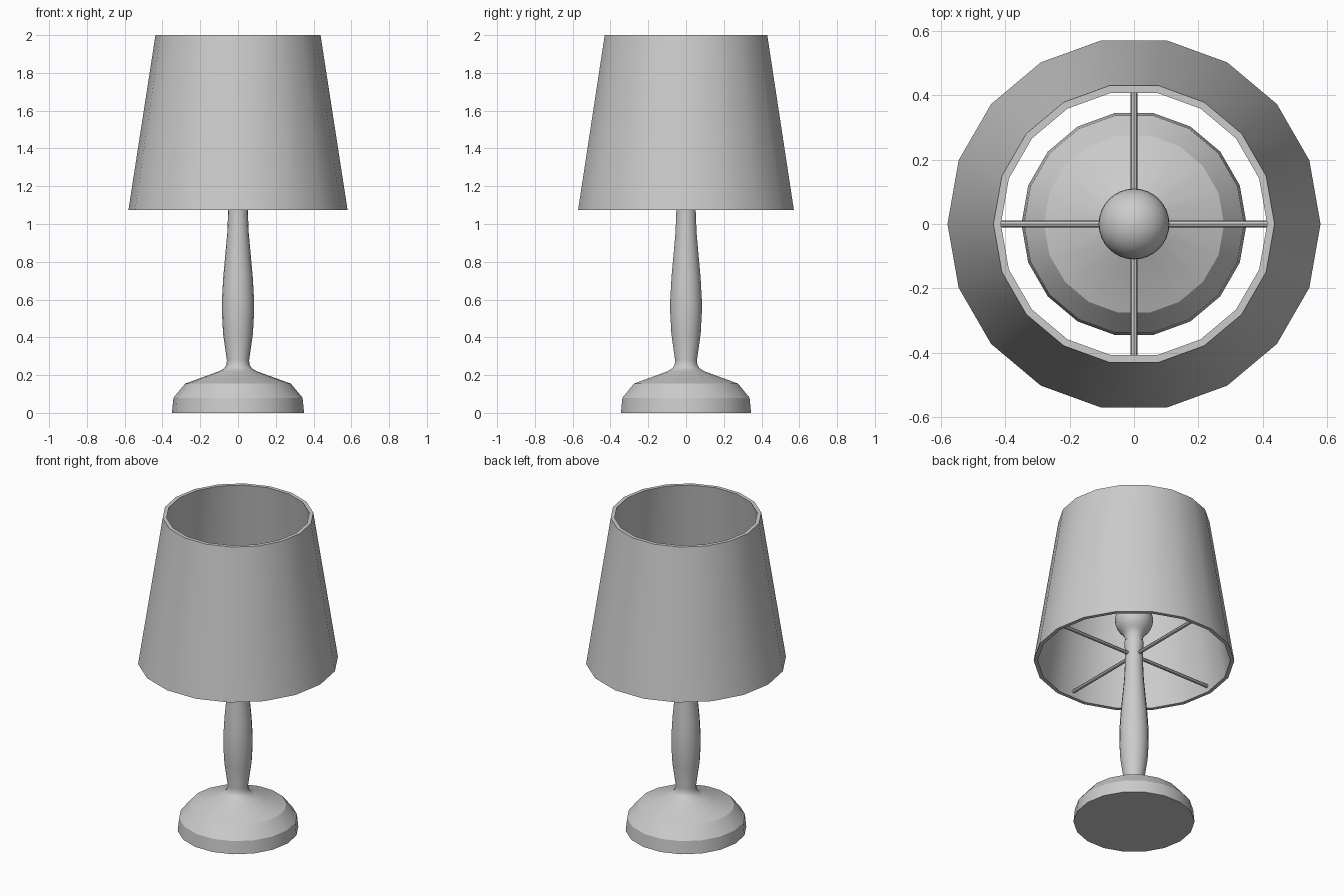
import bpy, bmesh
from math import cos, sin, pi
from mathutils import Matrix

if "Cube" in bpy.data.objects:
    bpy.data.objects.remove(bpy.data.objects["Cube"])


def finish(name, bm):
    bmesh.ops.remove_doubles(bm, verts=bm.verts[:], dist=1e-5)
    bmesh.ops.recalc_face_normals(bm, faces=bm.faces[:])
    mesh = bpy.data.meshes.new(name)
    bm.to_mesh(mesh)
    bm.free()
    obj = bpy.data.objects.new(name, mesh)
    bpy.context.collection.objects.link(obj)
    bpy.ops.object.select_all(action='DESELECT')
    obj.select_set(True)
    bpy.context.view_layer.objects.active = obj
    bpy.ops.object.shade_smooth_by_angle(angle=pi / 6)
    return obj


def lathe(name, profile, sides, closed=False):
    """Revolve (radius, z) points; open profiles get flat end caps."""
    bm = bmesh.new()
    rings = [[bm.verts.new((r * cos(2 * pi * i / sides), r * sin(2 * pi * i / sides), z))
              for i in range(sides)] for r, z in profile]
    pairs = list(zip(rings, rings[1:]))
    if closed:
        pairs.append((rings[-1], rings[0]))
    for a, b in pairs:
        for i in range(sides):
            j = (i + 1) % sides
            bm.faces.new((a[i], a[j], b[j], b[i]))
    if not closed:
        bm.faces.new(rings[0])
        bm.faces.new(rings[-1])
    return finish(name, bm)


# Turned foot and stem in one profile
lathe("base_and_stem", [
    (0.35, 0), (0.342, 0.08), (0.28, 0.155), (0.10, 0.22), (0.073, 0.236),
    (0.061, 0.255), (0.059, 0.28), (0.079, 0.42), (0.085, 0.53), (0.085, 0.60),
    (0.078, 0.72), (0.057, 0.95), (0.052, 1.07), (0.052, 1.15),
    (0.056, 1.17), (0.056, 1.2)], 18)

# Light bulb: neck flowing into a round globe
globe = [(0.11 * cos(a), 1.345 + 0.11 * sin(a))
         for a in [-pi / 4 + 0.74 * pi * k / 12 for k in range(13)]]
lathe("bulb", [(0.05, 1.19), (0.053, 1.23), (0.062, 1.25)] + globe, 32)

# Tapered shade with wall thickness
lathe("lampshade", [(0.58, 1.075), (0.437, 2), (0.414, 2), (0.557, 1.075)], 18, closed=True)

# Four spokes holding the shade
for k, side in enumerate(("right", "back", "left", "front")):
    bm = bmesh.new()
    bmesh.ops.create_cone(bm, cap_ends=True, segments=8, radius1=0.011, radius2=0.011, depth=0.515,
                          matrix=Matrix.Rotation(k * pi / 2, 4, 'Z')
                          @ Matrix.Translation((0.2925, 0, 1.11))
                          @ Matrix.Rotation(pi / 2, 4, 'Y'))
    finish("shade_spoke_" + side, bm)
